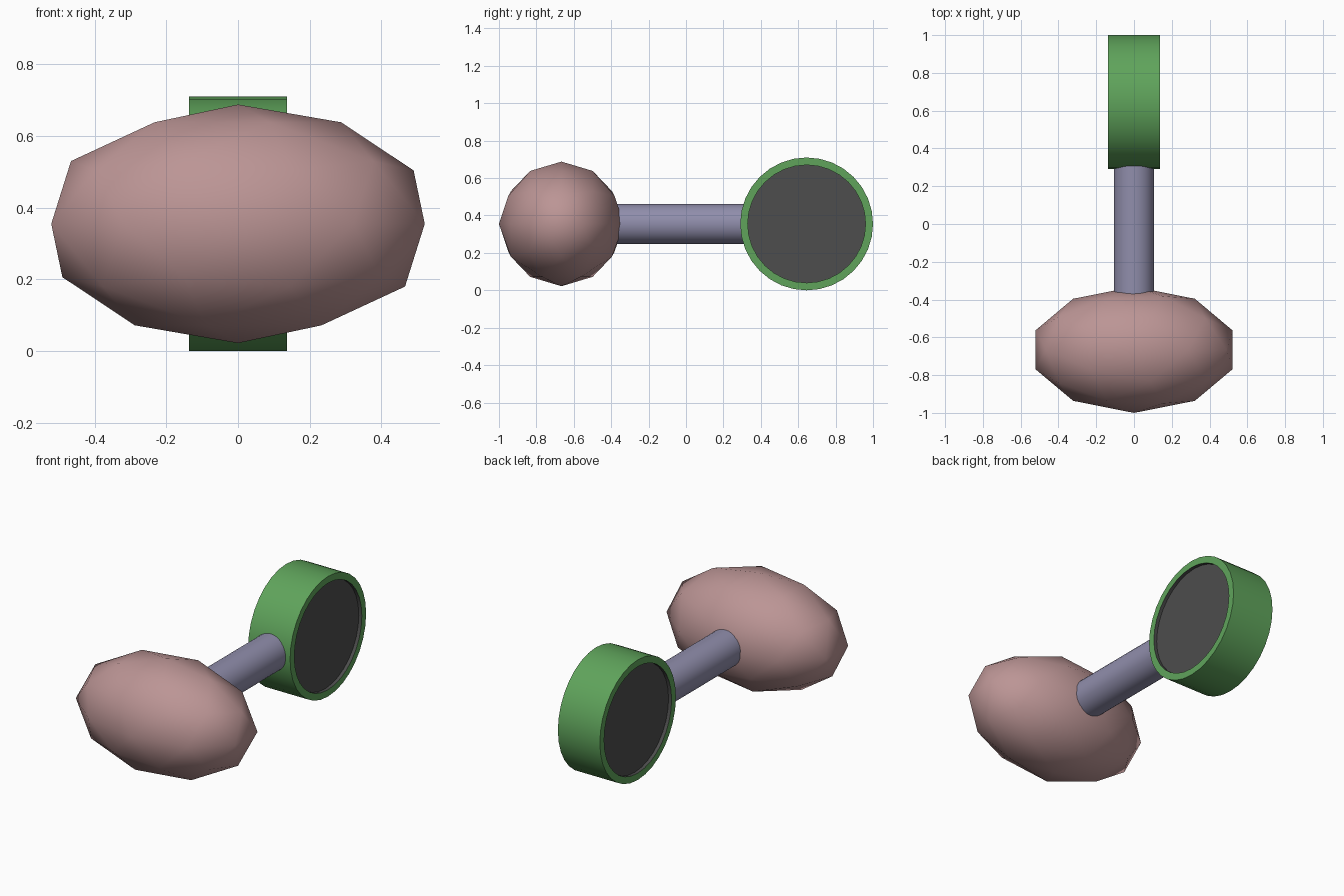
import bpy
import bmesh
import math
from mathutils import Matrix

if "Cube" in bpy.data.objects:
    bpy.data.objects.remove(bpy.data.objects["Cube"])

Z = 0.355  # shared centre height


def material(name, rgb):
    m = bpy.data.materials.new(name)
    m.diffuse_color = (*rgb, 1.0)
    m.use_nodes = True
    m.node_tree.nodes["Principled BSDF"].inputs["Base Color"].default_value = m.diffuse_color
    return m


def finish(name, bm, mats, angle):
    mesh = bpy.data.meshes.new(name)
    bm.to_mesh(mesh)
    bm.free()
    for m in mats:
        mesh.materials.append(m)
    ob = bpy.data.objects.new(name, mesh)
    bpy.context.collection.objects.link(ob)
    bpy.ops.object.select_all(action='DESELECT')
    bpy.context.view_layer.objects.active = ob
    ob.select_set(True)
    bpy.ops.object.shade_smooth_by_angle(angle=math.radians(angle))
    return ob


def cylinder(radius, length, matrix):
    bm = bmesh.new()
    bmesh.ops.create_cone(bm, cap_ends=True, segments=32, radius1=radius,
                          radius2=radius, depth=length, matrix=matrix)
    return bm


pink = material("pink", (0.50, 0.30, 0.30))
lilac = material("lilac", (0.28, 0.27, 0.41))
green = material("green", (0.115, 0.37, 0.105))
dark = material("dark_grey", (0.075, 0.075, 0.075))

# Low-poly egg-shaped head, stretched sideways
bm = bmesh.new()
bmesh.ops.create_icosphere(bm, subdivisions=2, radius=1.0)
bmesh.ops.transform(bm, verts=bm.verts, matrix=Matrix.Translation((0, -0.666, Z))
                    @ Matrix.Diagonal((0.548, 0.334, 0.333, 1)))
finish("head", bm, [pink], 80)

# Connecting handle, sunk into both ends
y0, y1 = -0.42, 0.36
finish("handle",
       cylinder(0.107, y1 - y0, Matrix.Translation((0, (y0 + y1) / 2, Z))
                @ Matrix.Rotation(math.radians(90), 4, 'X')),
       [lilac], 40)

# Drum with a green rim and a recessed dark disc on each side
bm = cylinder(0.355, 0.274, Matrix.Translation((0, 0.645, Z))
              @ Matrix.Rotation(math.radians(90), 4, 'Y'))
caps = [f for f in bm.faces if len(f.verts) > 4]
bmesh.ops.inset_individual(bm, faces=caps, thickness=0.04)
for f in caps:
    f.material_index = 1
bmesh.ops.inset_individual(bm, faces=caps, thickness=0.0, depth=-0.02)
finish("drum", bm, [green, dark], 40)
